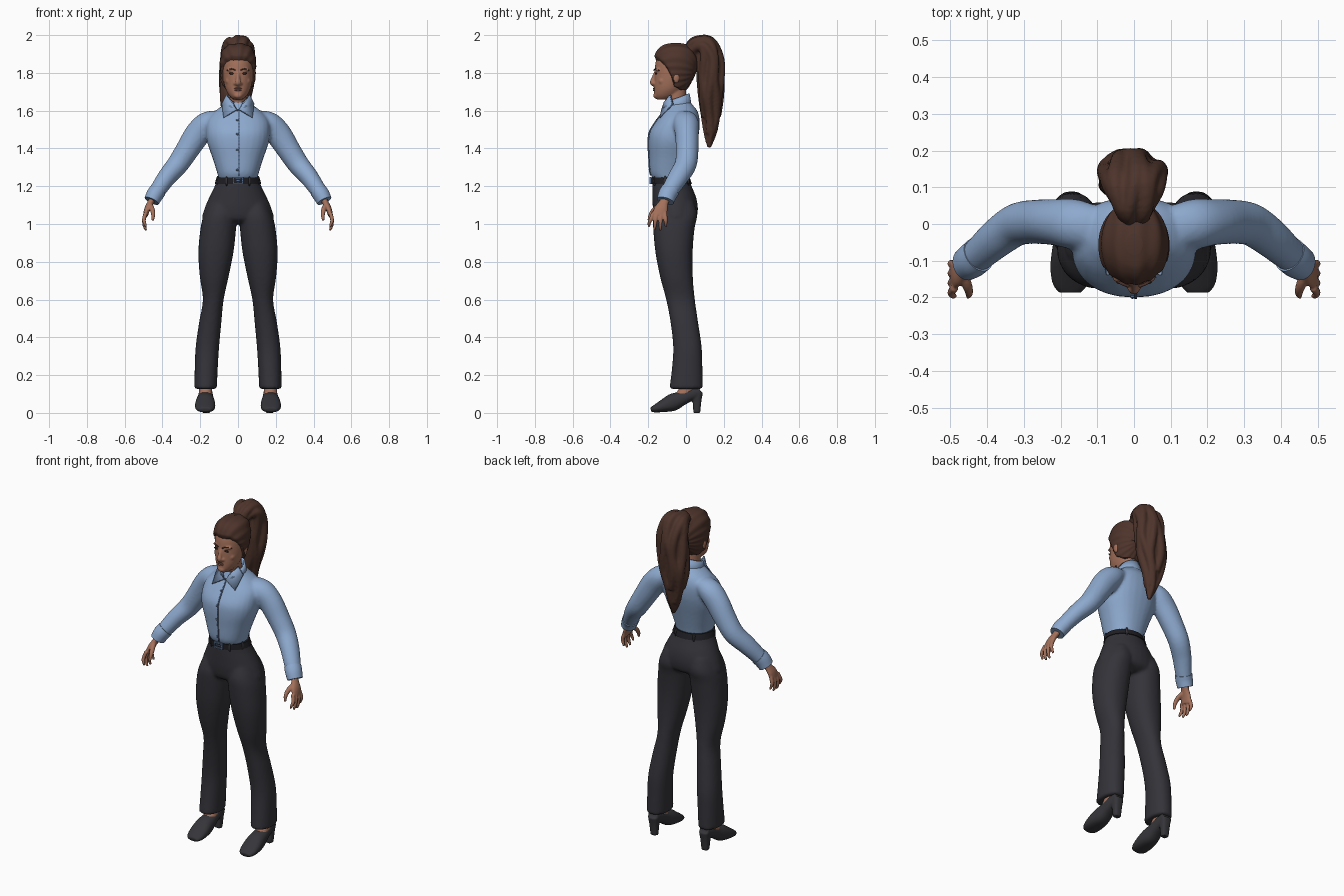
import bpy, bmesh, math
from mathutils import Vector

if "Cube" in bpy.data.objects:
    bpy.data.objects.remove(bpy.data.objects["Cube"])


def material(name, rgb):
    m = bpy.data.materials.new(name)
    m.diffuse_color = (*rgb, 1)
    m.use_nodes = True
    m.node_tree.nodes["Principled BSDF"].inputs["Base Color"].default_value = m.diffuse_color
    return m


SKIN = material("skin", (.37, .165, .105))
LIPS = material("lip_skin", (.25, .09, .065))
HAIR = material("brown_hair", (.075, .034, .024))
SHIRT = material("blue_cloth", (.27, .40, .62))
SEAM = material("dark_blue_seam", (.10, .16, .28))
PANTS = material("charcoal_cloth", (.034, .033, .041))
SHOE = material("shoe_leather", (.036, .036, .042))
BELT = material("black_leather", (.014, .014, .018))
EYE = material("eye_dark", (.03, .018, .014))


def smooth_rows(rows, steps=4):
    """Catmull-Rom interpolation of every column."""
    out = []
    for i in range(len(rows) - 1):
        a, b = rows[max(i - 1, 0)], rows[i]
        c, d = rows[i + 1], rows[min(i + 2, len(rows) - 1)]
        for s in range(steps):
            t = s / steps
            out.append([.5 * (2 * q + (r - p) * t + (2 * p - 5 * q + 4 * r - w) * t * t
                              + (3 * q - p - 3 * r + w) * t ** 3) for p, q, r, w in zip(a, b, c, d)])
    return out + [list(rows[-1])]


def tube(bm, rows, ref=(1, 0, 0), axis=None, n=28, power=2.0, steps=4):
    """Rows are x, y, z, radius along ref, radius across it."""
    rows = smooth_rows(rows, steps)
    pts = [Vector(r[:3]) for r in rows]
    rings = []
    for i, r in enumerate(rows):
        t = Vector(axis) if axis else (pts[min(i + 1, len(pts) - 1)] - pts[max(i - 1, 0)]).normalized()
        u = Vector(ref) - t * t.dot(Vector(ref))
        u.normalize()
        v = t.cross(u)
        ring = []
        for k in range(n):
            c, s = math.cos(k * math.tau / n), math.sin(k * math.tau / n)
            c, s = (math.copysign(abs(w) ** (2 / power), w) for w in (c, s))
            ring.append(bm.verts.new(pts[i] + u * c * r[3] + v * s * r[4]))
        rings.append(ring)
    for a, b in zip(rings, rings[1:]):
        for k in range(n):
            bm.faces.new((a[k], a[(k + 1) % n], b[(k + 1) % n], b[k]))
    bm.faces.new(rings[0])
    bm.faces.new(rings[-1])


def stack(rows):
    """z, front y, back y, half width -> tube rows."""
    return [(0, (f + b) / 2, z, w, (b - f) / 2) for z, f, b, w in rows]


def flip(rows, s):
    return [(r[0] * s, *r[1:]) for r in rows]


def ball(bm, loc, size):
    vs = bmesh.ops.create_uvsphere(bm, u_segments=16, v_segments=10, radius=1)["verts"]
    for v in vs:
        v.co = Vector(loc) + Vector(size) * v.co


def finish(name, bm, mat, voxel=0, soften=0, mirror=False, thick=0):
    bmesh.ops.recalc_face_normals(bm, faces=bm.faces)
    me = bpy.data.meshes.new(name)
    bm.to_mesh(me)
    bm.free()
    me.materials.append(mat)
    ob = bpy.data.objects.new(name, me)
    bpy.context.collection.objects.link(ob)
    if mirror:
        ob.modifiers.new("mirror", "MIRROR").use_mirror_merge = False
    if thick:
        m = ob.modifiers.new("thickness", "SOLIDIFY")
        m.thickness, m.offset = thick, 0
    if voxel:
        m = ob.modifiers.new("blend", "REMESH")
        m.mode, m.voxel_size, m.use_smooth_shade = "VOXEL", voxel, True
    if soften:
        m = ob.modifiers.new("soften", "SMOOTH")
        m.factor, m.iterations = .5, soften
    bpy.context.view_layer.objects.active = ob
    ob.select_set(True)
    bpy.ops.object.shade_smooth_by_angle(angle=math.radians(40))
    ob.select_set(False)
    return ob


UP = (0, 0, 1)

# Trousers: hips blended with two flared legs
bm = bmesh.new()
tube(bm, stack([(1.245, -.178, .014, .109), (1.2, -.179, .03, .124), (1.14, -.178, .054, .153),
                (1.08, -.175, .063, .178), (1.025, -.162, .052, .187), (1.0, -.12, .01, .12)]), axis=UP)
leg = [(1.12, .02, .15, -.15, .04), (1.05, .01, .18, -.174, .06), (.98, .01, .198, -.174, .046),
       (.85, .024, .21, -.162, .035), (.72, .05, .202, -.137, .036), (.6, .076, .186, -.105, .047),
       (.48, .088, .206, -.082, .064), (.35, .1, .224, -.068, .083), (.24, .107, .229, -.074, .087),
       (.127, .112, .231, -.088, .089)]
leg = [((a + b) / 2, (f + k) / 2, z, (b - a) / 2, (k - f) / 2) for z, a, b, f, k in leg]
for s in (1, -1):
    tube(bm, flip(leg, s), axis=UP, power=2.2)
finish("trousers", bm, PANTS, .009, 4)

# Belt, loops and buckle
bm = bmesh.new()
tube(bm, stack([(1.213, -.184, .031, .123), (1.246, -.185, .02, .114)]), axis=UP, n=48, steps=1)
finish("belt", bm, BELT)
bm = bmesh.new()
for x, y in ((.06, -.165), (.108, -.11), (.06, .01)):
    ball(bm, (x, y, 1.228), (.007, .009, .027))
finish("belt_loops", bm, PANTS, mirror=True)
bm = bmesh.new()
for x, z, w, h in ((0, 1.245, .028, .004), (0, 1.217, .028, .004), (.026, 1.231, .004, .016),
                   (-.026, 1.231, .004, .016), (.004, 1.231, .018, .003)):
    for v in bmesh.ops.create_cube(bm, size=2)["verts"]:
        v.co = Vector((x, -.187, z)) + Vector((w, .005, h)) * v.co
finish("buckle", bm, SEAM)

# Shirt: torso blended with bent sleeves
torso = stack([(1.235, -.172, .01, .102), (1.27, -.19, .017, .11), (1.35, -.196, .037, .135),
               (1.43, -.2, .058, .163), (1.49, -.192, .07, .17), (1.55, -.155, .072, .163),
               (1.595, -.122, .062, .125), (1.625, -.108, .04, .085), (1.65, -.1, .02, .055)])
sleeve = [(.11, -.01, 1.56, .06, .045), (.165, .0, 1.53, .068, .064), (.215, .005, 1.475, .063, .068),
          (.27, .006, 1.39, .06, .062), (.32, -.002, 1.315, .058, .057), (.375, -.04, 1.25, .054, .05),
          (.42, -.08, 1.185, .047, .044), (.45, -.103, 1.14, .041, .038)]
bm = bmesh.new()
tube(bm, torso, axis=UP, power=2.25)
for s in (1, -1):
    tube(bm, flip(sleeve, s), ref=(0, 1, 0))
finish("shirt", bm, SHIRT, .009, 4)

# Cuffs
bm = bmesh.new()
tube(bm, [(.424, -.084, 1.178, .05, .045), (.44, -.098, 1.155, .049, .045),
          (.457, -.109, 1.122, .046, .041)], ref=(0, 1, 0))
finish("cuffs", bm, SHIRT, mirror=True)

# Button placket following the chest, with buttons
line = [(r[0], r[1] - r[4], r[2]) for r in smooth_rows(torso) if 1.25 < r[2] < 1.61]
bm = bmesh.new()
edge = [[bm.verts.new((x, y - .001, z)) for x in (.002, .008)] for _, y, z in line]
for a, b in zip(edge, edge[1:]):
    bm.faces.new((a[0], a[1], b[1], b[0]))
finish("placket_seam", bm, SEAM, thick=.006)
bm = bmesh.new()
for _, y, z in line[2::5]:
    ball(bm, (-.004, y - .001, z), (.006, .004, .006))
finish("buttons", bm, SEAM)

# Collar band and pointed flaps
bm = bmesh.new()
n, rings = 32, []
for k in range(n + 1):
    a = math.radians(-160 + 320 * k / n)
    c, s = math.cos(a), math.sin(a)
    rings.append([bm.verts.new((s * r, -.045 + c * r, z)) for r, z in
                  ((.076, 1.605), (.068, 1.645), (.06, 1.667 + .024 * c))])
for a, b in zip(rings, rings[1:]):
    for j in (0, 1):
        bm.faces.new((a[j], b[j], b[j + 1], a[j + 1]))
finish("collar_band", bm, SHIRT, thick=.008)
for name, mat, grow, dy in (("collar_flaps", SHIRT, 1, 0), ("collar_edges", SEAM, 1.07, .004)):
    bm = bmesh.new()
    pts = [(.008, -.128, 1.607), (.032, -.119, 1.643), (.06, -.087, 1.68), (.083, -.075, 1.635), (.074, -.137, 1.565)]
    mid = sum((Vector(p) for p in pts), Vector()) / 5
    vs = [bm.verts.new(mid + (Vector(p) - mid) * grow + Vector((0, dy, 0))) for p in pts]
    for i, j in ((1, 2), (2, 3), (3, 4), (0, 1)):
        if (i, j) != (0, 1):
            bm.faces.new((vs[0], vs[i], vs[j]))
    finish(name, bm, mat, mirror=True, thick=.006)

# Hands: palm, thumb and four curled fingers
bm = bmesh.new()
tube(bm, [(.448, -.102, 1.145, .025, .02), (.462, -.117, 1.115, .025, .017), (.48, -.132, 1.08, .036, .016),
          (.49, -.143, 1.045, .038, .013)], ref=(0, 1, 0), n=16)
for i in range(4):
    y, low = -.174 + .021 * i, (.985, .968, .966, .985)[i]
    tube(bm, [(.488, y, 1.06, .011, .011), (.498, y - .012 + .005 * i, 1.025, .0105, .0105),
              (.495, y - .02 + .008 * i, low + .022, .009, .009),
              (.486, y - .022 + .009 * i, low, .006, .006)], ref=(0, 1, 0), n=12)
tube(bm, [(.468, -.128, 1.105, .014, .014), (.455, -.165, 1.08, .014, .013), (.449, -.187, 1.05, .011, .011),
          (.452, -.197, 1.018, .007, .007)], ref=(1, 0, 0), n=12)
finish("hands", bm, SKIN, .0045, 2, mirror=True)

# Head, neck, nose, ears
skull = stack([(1.66, -.155, -.085, .026), (1.68, -.168, -.04, .047), (1.715, -.169, -.01, .066),
               (1.76, -.168, .02, .077), (1.81, -.166, .042, .083), (1.86, -.16, .048, .084),
               (1.905, -.142, .036, .073), (1.93, -.115, .01, .05), (1.94, -.08, -.03, .02)])
fine = smooth_rows(skull, 8)


def face_y(x, z):
    r = min(fine, key=lambda q: abs(q[2] - z))
    return r[1] - r[4] * math.sqrt(max(0, 1 - (x / r[3]) ** 2))


bm = bmesh.new()
tube(bm, skull, axis=UP, n=36)
tube(bm, [(0, -.045, 1.58, .055, .055), (0, -.05, 1.64, .05, .052), (0, -.055, 1.72, .05, .055)], axis=UP)
tube(bm, [(0, -.163, 1.8, .008, .008), (0, -.172, 1.77, .011, .012), (0, -.178, 1.748, .016, .014),
          (0, -.165, 1.735, .012, .01)], n=14)
ball(bm, (0, -.158, 1.68), (.024, .016, .016))
for s in (1, -1):
    ball(bm, (s * .033, -.148, 1.817), (.027, .014, .008))
    ball(bm, (s * .014, -.168, 1.743), (.009, .01, .008))
    ball(bm, (s * .083, -.052, 1.775), (.011, .018, .03))
    ball(bm, (s * .045, -.128, 1.757), (.022, .018, .02))
finish("head", bm, SKIN, .0055, 2)

# Eyes, brows and lips
bm = bmesh.new()
ball(bm, (.034, face_y(.034, 1.797) - .001, 1.797), (.015, .005, .0055))
finish("eyes", bm, EYE, mirror=True)
bm = bmesh.new()
tube(bm, [(x, face_y(x, z) - .006, z, .003, .004) for x, z in ((.014, 1.814), (.036, 1.822), (.058, 1.813))],
     ref=UP, n=10)
finish("eyebrows", bm, HAIR, mirror=True)
bm = bmesh.new()
ball(bm, (0, -.169, 1.718), (.021, .005, .0045))
ball(bm, (0, -.169, 1.709), (.018, .006, .0055))
finish("lips", bm, LIPS)

# Swept-back hair: skull shape swollen behind the hairline, sunk in front of it
bm = bmesh.new()
tube(bm, skull, axis=UP, n=72, steps=10)
hub = Vector((0, -.055, 1.82))
for v in bm.verts:
    p = v.co
    drop = max(0, (p.y + .145) / .085)
    d = min(p.z - (1.868 - .06 * drop - .09 * drop ** 3), p.z - 1.71 - max(0, -.03 - p.y) * .6)
    ang = math.atan2(p.x, p.z - 1.80)
    f = max(-1, min(1, d / .014))
    v.co = hub + (p - hub) * (1 + .13 * f + (.018 * math.sin(ang * 17) if f > 0 else 0))
finish("swept_hair", bm, HAIR)

# Hair tie
bm = bmesh.new()
tube(bm, [(0, .015, 1.9, .036, .034), (0, .04, 1.925, .036, .034)])
finish("hair_tie", bm, HAIR)

# Ponytail: core volume wrapped with wavy locks
core = [(0, .015, 1.905, .03, .028), (0, .05, 1.945, .05, .035), (0, .1, 1.942, .068, .046),
        (0, .128, 1.87, .078, .056), (-.006, .132, 1.77, .08, .058), (-.016, .132, 1.67, .072, .054),
        (-.02, .132, 1.57, .05, .04), (-.012, .128, 1.48, .03, .026), (-.004, .122, 1.405, .008, .008)]
bm = bmesh.new()
tube(bm, core)
for k in range(11):
    a = k * math.tau / 11
    lock = []
    for i, (x, y, z, rx, ry) in enumerate(core[:9 - k % 3]):
        b = a + .28 * math.sin(i * 1.5 + k * 2.1)
        back = (Vector(core[min(i + 1, 8)][:3]) - Vector(core[max(i - 1, 0)][:3])).normalized()
        side = back.cross(Vector((1, 0, 0)))
        p = Vector((x + rx * .92 * math.cos(b), y, z)) + side * ry * .92 * math.sin(b)
        r = (.012, .018, .023, .024, .024, .023, .018, .012, .004)[i]
        lock.append((*p, r, r))
    tube(bm, lock, n=12)
finish("ponytail", bm, HAIR, .007, 2)

# Ankles
bm = bmesh.new()
tube(bm, [(.172, .02, .19, .035, .038), (.172, .01, .13, .035, .045), (.172, -.025, .085, .036, .05)], axis=UP)
finish("ankles", bm, SKIN, mirror=True)

# Heeled shoes: sloping upper plus tapered block heel
bm = bmesh.new()
tube(bm, [(.174, -.186, .016, .03, .012), (.174, -.165, .022, .047, .02), (.174, -.12, .037, .054, .034),
          (.173, -.07, .056, .05, .046), (.172, -.02, .078, .042, .038), (.171, .03, .1, .037, .034),
          (.17, .075, .115, .03, .03)], power=2.3)
tube(bm, [(.17, .055, .11, .033, .035), (.17, .058, .06, .026, .023), (.17, .057, .0, .021, .018)], axis=UP, power=3)
finish("shoes", bm, SHOE, .006, 1, mirror=True)
